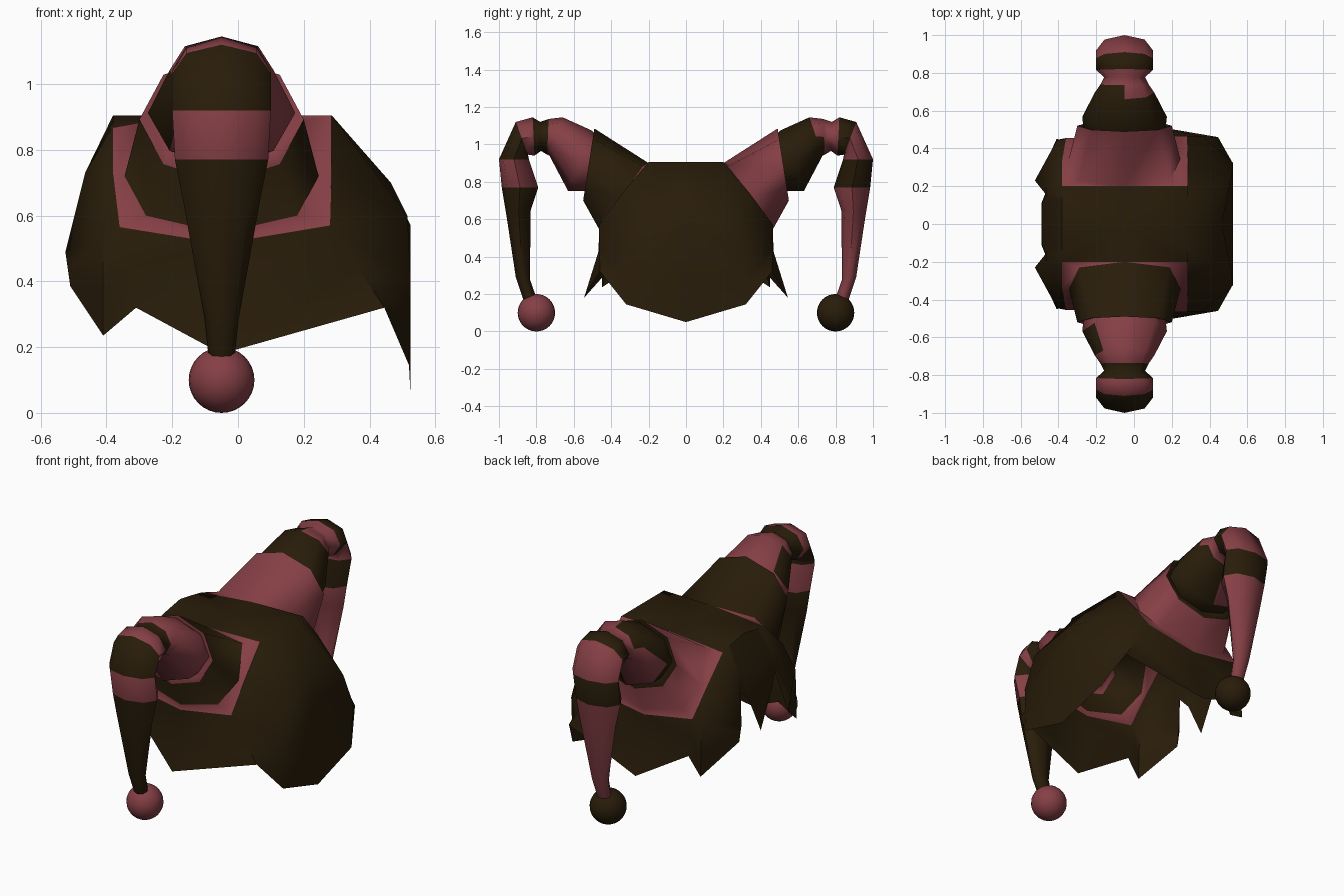
import bpy, bmesh, math
from mathutils import Vector

cube = bpy.data.objects.get("Cube")
if cube:
    bpy.data.objects.remove(cube, do_unlink=True)

CX = -0.05  # centre line of both horns


def material(name, rgb):
    m = bpy.data.materials.new(name)
    m.use_nodes = True
    m.diffuse_color = (*rgb, 1)
    m.node_tree.nodes["Principled BSDF"].inputs["Base Color"].default_value = (*rgb, 1)
    return m


MATS = [material("dark brown", (0.022, 0.012, 0.003)),
        material("dusty pink", (0.235, 0.05, 0.06))]


def finish(name, bm, angle):
    bmesh.ops.remove_doubles(bm, verts=bm.verts, dist=0.0005)
    bmesh.ops.recalc_face_normals(bm, faces=bm.faces)
    mesh = bpy.data.meshes.new(name)
    bm.to_mesh(mesh)
    bm.free()
    for m in MATS:
        mesh.materials.append(m)
    ob = bpy.data.objects.new(name, mesh)
    bpy.context.collection.objects.link(ob)
    bpy.ops.object.select_all(action='DESELECT')
    ob.select_set(True)
    bpy.context.view_layer.objects.active = ob
    bpy.ops.object.shade_smooth_by_angle(angle=math.radians(angle))


# Cap: half of the shell as columns running from the jagged hem to the crown
COLUMNS = [
    [(-.49, 0, .36), (-.49, 0, .61), (-.465, 0, .73), (-.38, 0, .905)],
    [(-.49, .11, .58), (-.488, .11, .62), (-.465, .11, .73), (-.38, .08, .891)],
    [(-.47, .16, .64), (-.468, .16, .67), (-.465, .15, .73), (-.38, .12, .884)],
    [(-.51, .23, .385), (-.525, .23, .49), (-.465, .2, .73), (-.38, .16, .876)],
    [(-.41, .45, .235), (-.41, .44, .53), (-.41, .32, .73), (-.38, .2, .868)],
    [(-.31, .42, .32), (-.36, .455, .565), (-.38, .34, .73), (-.38, .2, .868)],
    [(CX, .545, .18), (CX, .465, .515)],
    [(.445, .46, .32), (.28, .465, .57), (.285, .34, .74), (.285, .2, .905)],
    [(.52, .32, .145), (.525, .325, .41), (.515, .25, .6), (.285, .14, .905)],
    [(.525, 0, .05), (.525, 0, .57), (.465, 0, .7), (.285, 0, .905)],
]
# fold above the hem; the middle point of the side flares out below it
for col in COLUMNS:
    fold = (Vector(col[0]) + Vector(col[1])) / 2
    if len(col) == 2:
        fold = Vector((CX, .468, .38))
    col.insert(1, fold)

bm = bmesh.new()
for side in (-1, 1):
    cols = [[bm.verts.new((x, side * y, z)) for x, y, z in c] for c in COLUMNS]
    for a, b in zip(cols, cols[1:]):
        for i in range(min(len(a), len(b)) - 1):
            bm.faces.new((a[i], b[i], b[i + 1], a[i + 1]))
    # crown, fanned from its middle
    middle = bm.verts.new((CX, 0, .905))
    edge = bm.verts.new((CX, side * .2, .9))
    rim = [c[4] if len(c) > 4 else edge for c in cols]
    for a, b in zip(rim, rim[1:]):
        bm.faces.new((a, b, middle))
finish("cap", bm, 60)

# Horn: square panel and base outline (half lists, top to bottom)
PANEL = [(CX, .2, .9), (.285, .2, .905), (.285, .34, .74), (.28, .465, .57), (CX, .465, .515)]
PANEL_RIGHT = [(-.36, .455, .565), (-.38, .34, .73), (-.38, .2, .868)]
BASE = [(CX, .2, .9), (.19, .23, .885), (.245, .345, .72), (.18, .445, .6), (CX, .465, .547)]
BASE_RIGHT = [(2 * CX - x, y, z) for x, y, z in BASE[3:0:-1]]
# Each ring: upper (y, z), lower (y, z), half width, colour of the band before it
RINGS = [
    ((.49, 1.085), (.55, .7), .25, 0),
    ((.49, 1.06), (.53, .75), .218, 1),
    ((.505, 1.075), (.63, .75), .224, 1),
    ((.66, 1.145), (.73, .94), .158, 1),
    ((.735, 1.136), (.742, .945), .128, 1),
    ((.78, 1.12), (.775, .965), .108, 0),
    ((.82, 1.145), (.81, .94), .15, 0),
    ((.91, 1.12), (.845, .945), .15, 1),
    ((1.0, .92), (.84, .92), .15, 0),
    ((.985, .77), (.79, .77), .142, 1),
    ((.96, .62), (.83, .65), .115, 0),
    ((.91, .29), (.835, .28), .052, 0),
    ((.87, .17), (.8, .18), .04, 0),
]


def ring_points(top, low, half):
    t, b = Vector((CX, *top)), Vector((CX, *low))
    mid, arm = (t + b) / 2, (t - b) / 2
    return [mid + arm * math.cos(k * math.pi / 4)
            + Vector((half * math.sin(k * math.pi / 4), 0, 0)) for k in range(8)]


def horn(label, side, swap, patches):
    loops = [(PANEL + PANEL_RIGHT, 1), (BASE + BASE_RIGHT, 1)]
    loops += [(ring_points(t, b, h), c ^ swap) for t, b, h, c in RINGS]
    bm = bmesh.new()
    prev = None
    for n, (pts, colour) in enumerate(loops):
        ring = [bm.verts.new((p[0], side * p[1], p[2])) for p in pts]
        if prev:
            for k in range(8):
                j = (k + 1) % 8
                f = bm.faces.new((prev[k], prev[j], ring[j], ring[k]))
                # a few faces of the neck take the other colour
                odd = k in patches.get(n, ())
                f.material_index = 1 - colour if odd else colour
        prev = ring
    bm.faces.new(prev).material_index = swap
    finish(label + "_horn", bm, 65)

    # bobble at the tip
    bm = bmesh.new()
    bmesh.ops.create_uvsphere(bm, u_segments=24, v_segments=16, radius=.1)
    bmesh.ops.translate(bm, verts=bm.verts, vec=(CX, side * .8, .1))
    for f in bm.faces:
        f.material_index = 1 - swap
    finish(label + "_bobble", bm, 60)


horn("front", -1, 0, {5: (5, 6)})
horn("back", 1, 1, {5: (4, 5), 6: (0, 1, 4, 5)})
